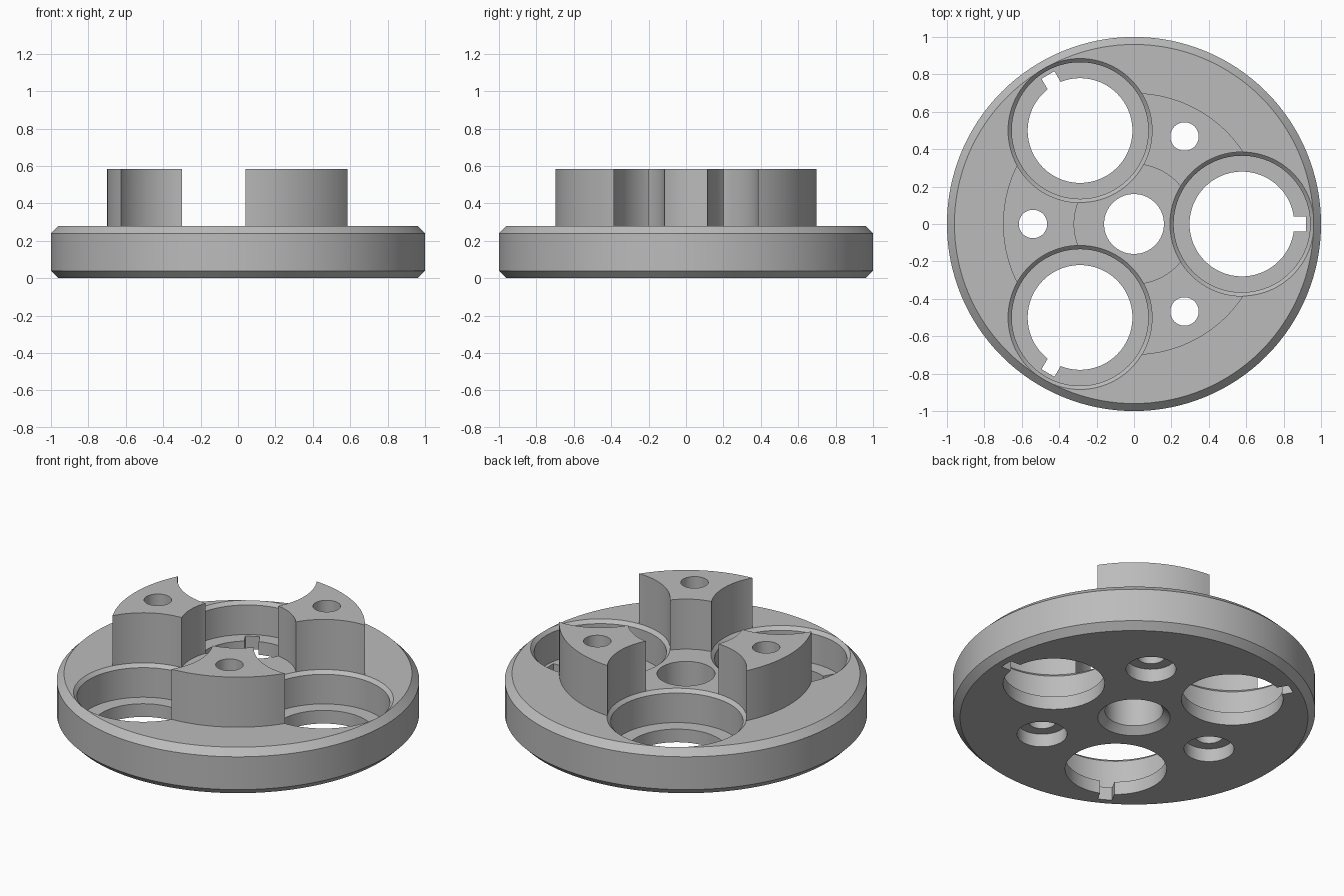
import bpy
import bmesh
from math import pi, radians, cos, sin
from mathutils import Matrix, Vector

cube = bpy.data.objects.get("Cube")
if cube:
    bpy.data.objects.remove(cube, do_unlink=True)

POCKET_DIST = 0.577   # pocket centres from the axis
BOLT_DIST = 0.54      # bolt holes from the axis
TOP = 0.28            # plate thickness
POST_TOP = 0.585

grey = bpy.data.materials.new("machined grey")
grey.use_nodes = True
colour = (0.5, 0.5, 0.5, 1)
grey.diffuse_color = colour
grey.node_tree.nodes["Principled BSDF"].inputs["Base Color"].default_value = colour


def finish(name, bm):
    bmesh.ops.recalc_face_normals(bm, faces=bm.faces)
    mesh = bpy.data.meshes.new(name)
    bm.to_mesh(mesh)
    bm.free()
    mesh.materials.append(grey)
    obj = bpy.data.objects.new(name, mesh)
    bpy.context.collection.objects.link(obj)
    return obj


def lathe(name, profile, steps):
    """Revolve a closed (radius, height) profile around z."""
    bm = bmesh.new()
    verts = [bm.verts.new((r, 0, z)) for r, z in profile]
    edges = [bm.edges.new((a, b)) for a, b in zip(verts, verts[1:] + verts[:1])
             if a.co.x > 0 or b.co.x > 0]
    bmesh.ops.spin(bm, geom=verts + edges, cent=(0, 0, 0), axis=(0, 0, 1),
                   angle=2 * pi, steps=steps)
    bmesh.ops.remove_doubles(bm, verts=bm.verts, dist=1e-5)
    return finish(name, bm)


def box(name, low, high):
    bm = bmesh.new()
    low, high = Vector(low), Vector(high)
    place = Matrix.Translation((low + high) / 2) @ Matrix.Diagonal((high - low).to_4d())
    bmesh.ops.create_cube(bm, size=1, matrix=place)
    return finish(name, bm)


def cut(target, cutter):
    cutter.hide_render = True
    mod = target.modifiers.new("cut", "BOOLEAN")
    mod.operation = "DIFFERENCE"
    mod.solver = "EXACT"
    mod.object = cutter
    bpy.context.view_layer.objects.active = target
    bpy.ops.object.modifier_apply(modifier=mod.name)
    bpy.data.objects.remove(cutter, do_unlink=True)


# Chamfered plate with centre bore and a raised ring that becomes the posts
carrier = lathe("carrier_plate_with_posts", [
    (0.2, 0), (0.96, 0), (1, 0.04), (1, 0.24), (0.96, TOP),
    (0.7, TOP), (0.7, POST_TOP), (0.32, POST_TOP), (0.32, TOP),
    (0.16, TOP), (0.16, 0.04)], 128)

for i in range(3):
    angle = radians(120 * i)

    # Stepped gear pocket, splitting the ring into three posts
    pocket = lathe("pocket_cutter", [
        (0, -0.1), (0.28, -0.1), (0.28, 0.08), (0.365, 0.08),
        (0.365, 0.26), (0.385, TOP), (0.385, 0.8), (0, 0.8)], 96)
    pocket.location = (POCKET_DIST * cos(angle), POCKET_DIST * sin(angle), 0)
    cut(carrier, pocket)

    # Key notch in the pocket ledge
    notch = box("notch_cutter", (0.75, -0.04, -0.1), (0.92, 0.04, 0.12))
    notch.rotation_euler.z = angle
    cut(carrier, notch)

    # Counterbored bolt hole through each post
    bolt_angle = angle + pi / 3
    bolt = lathe("bolt_cutter", [
        (0, -0.1), (0.138, -0.1), (0.138, 0.08),
        (0.076, 0.08), (0.076, 0.8), (0, 0.8)], 48)
    bolt.location = (BOLT_DIST * cos(bolt_angle), BOLT_DIST * sin(bolt_angle), 0)
    cut(carrier, bolt)

bpy.ops.object.select_all(action="DESELECT")
carrier.select_set(True)
bpy.context.view_layer.objects.active = carrier
bpy.ops.object.shade_smooth_by_angle(angle=radians(25))
